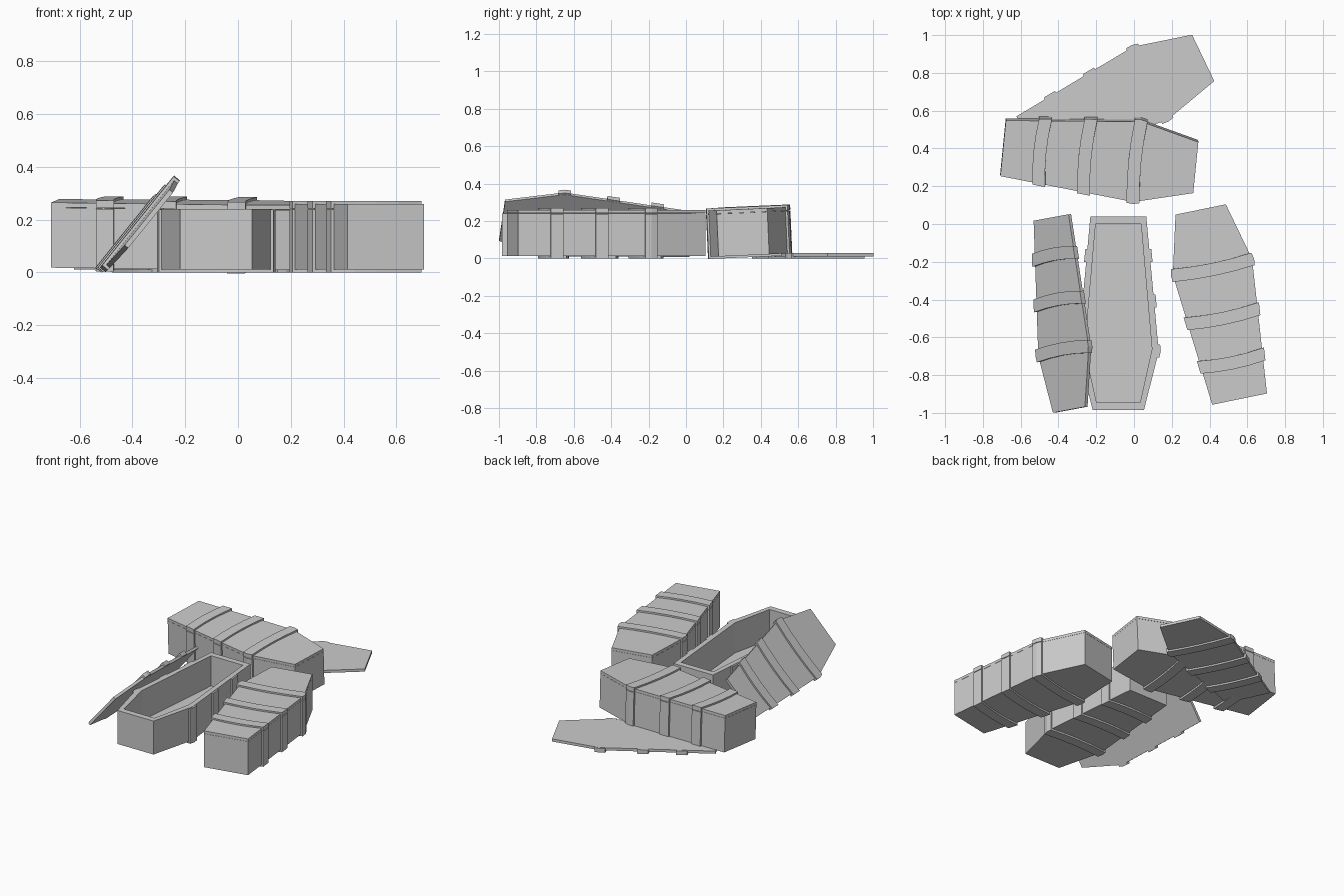
import bpy, bmesh
from math import radians
from mathutils import Matrix, Vector

if "Cube" in bpy.data.objects:
    bpy.data.objects.remove(bpy.data.objects["Cube"])

# Hexagonal coffin profile: (y, half width) from head to foot
OUT = [(-0.5125, 0.136), (-0.2025, 0.214), (0.5125, 0.148)]
INN = [(-0.4725, 0.115), (-0.19, 0.178), (0.4725, 0.12)]
STRAPS = [-0.2, 0.065, 0.305]
Z_BOT, Z_TOP, Z_FLOOR, LID = 0.012, 0.24, 0.035, 0.018
T, EPS = 0.011, 0.003


def hexagon(bm, prof, z):
    pts = [(w, y) for y, w in prof] + [(-w, y) for y, w in reversed(prof)]
    return [bm.verts.new((x, y, z)) for x, y in pts]


def bridge(bm, a, b):
    n = len(a)
    for i in range(n):
        j = (i + 1) % n
        bm.faces.new((a[i], a[j], b[j], b[i]))


def finish(bm, name):
    bmesh.ops.recalc_face_normals(bm, faces=bm.faces)
    me = bpy.data.meshes.new(name)
    bm.to_mesh(me)
    bm.free()
    return me


def half_width(y):
    for (y0, w0), (y1, w1) in zip(OUT, OUT[1:]):
        if y <= y1:
            return w0 + (w1 - w0) * (y - y0) / (y1 - y0)
    return OUT[-1][1]


# Hollow box with rim and inner floor
def body_mesh():
    bm = bmesh.new()
    loops = [hexagon(bm, OUT, Z_BOT), hexagon(bm, OUT, Z_TOP),
             hexagon(bm, INN, Z_TOP), hexagon(bm, INN, Z_FLOOR)]
    for a, b in zip(loops, loops[1:]):
        bridge(bm, a, b)
    bm.faces.new(loops[0])
    bm.faces.new(loops[-1])
    return finish(bm, "coffin_body")


# Flat lid slab
def lid_mesh():
    bm = bmesh.new()
    a, b = hexagon(bm, OUT, 0), hexagon(bm, OUT, LID)
    bridge(bm, a, b)
    bm.faces.new(a)
    bm.faces.new(b)
    return finish(bm, "coffin_lid")


# Three U-shaped bands, slightly bowed toward the foot
def strap_mesh(name, leg, plate, plate_in):
    bm = bmesh.new()

    def chain(y, grow, z):
        w = half_width(y) + grow
        pts = [(w, leg)] + [(w * k, z) for k in (1, 0.5, 0, -0.5, -1)] + [(-w, leg)]
        return [bm.verts.new((x, y + 0.012 * (1 - (x / w) ** 2), h)) for x, h in pts]

    for c in STRAPS:
        sections = []
        for y in (c - 0.034, c, c + 0.034):
            sections.append(chain(y, T, plate) + chain(y, -EPS, plate_in)[::-1])
        for a, b in zip(sections, sections[1:]):
            bridge(bm, a, b)
        for s in (sections[0], sections[-1]):
            for i in range(6):
                bm.faces.new((s[i], s[i + 1], s[12 - i], s[13 - i]))
    return finish(bm, name)


BODY, TOP = body_mesh(), lid_mesh()
BODY_STRAPS = strap_mesh("body_straps", Z_TOP - 0.002, 0, Z_BOT + EPS)
LID_STRAPS = strap_mesh("lid_straps", 0.001, LID + T, LID - EPS)


def add(name, mesh, mat):
    ob = bpy.data.objects.new(name, mesh)
    bpy.context.collection.objects.link(ob)
    ob.matrix_world = mat


def rot(deg, axis):
    return Matrix.Rotation(radians(deg), 4, axis)


def add_body(tag, mat):
    add(tag + "_body", BODY, mat)
    add(tag + "_body_straps", BODY_STRAPS, mat)


def add_lid(tag, mat):
    add(tag + "_lid", TOP, mat)
    add(tag + "_lid_straps", LID_STRAPS, mat)


move = lambda x, y, z: Matrix.Translation(Vector((x, y, z)))
closed = move(0, 0, Z_TOP + 0.001)

# Open coffin with its lid leaning on the side
add_body("open_coffin", move(-0.083, -0.4725, 0))
add_lid("leaning", move(-0.378, -0.474, 0.16) @ rot(1.9, 'Z') @ rot(-51, 'Y') @ rot(5.4, 'Z'))

# Closed coffin on the right
right = move(0.456, -0.425, 0) @ rot(191.6, 'Z')
add_body("right_coffin", right)
add_lid("right_coffin", right @ closed)

# Closed coffin at the back, tipped over the loose lid
back = move(-0.184, 0.361, 0.008) @ rot(84.3, 'Z') @ rot(0.5, 'X') @ rot(-2.5, 'Y')
add_body("back_coffin", back)
add_lid("back_coffin", back @ closed)

# Loose lid lying face down
add_lid("fallen", move(-0.096, 0.658, LID + T) @ rot(115.6, 'Z') @ rot(180, 'Y'))
